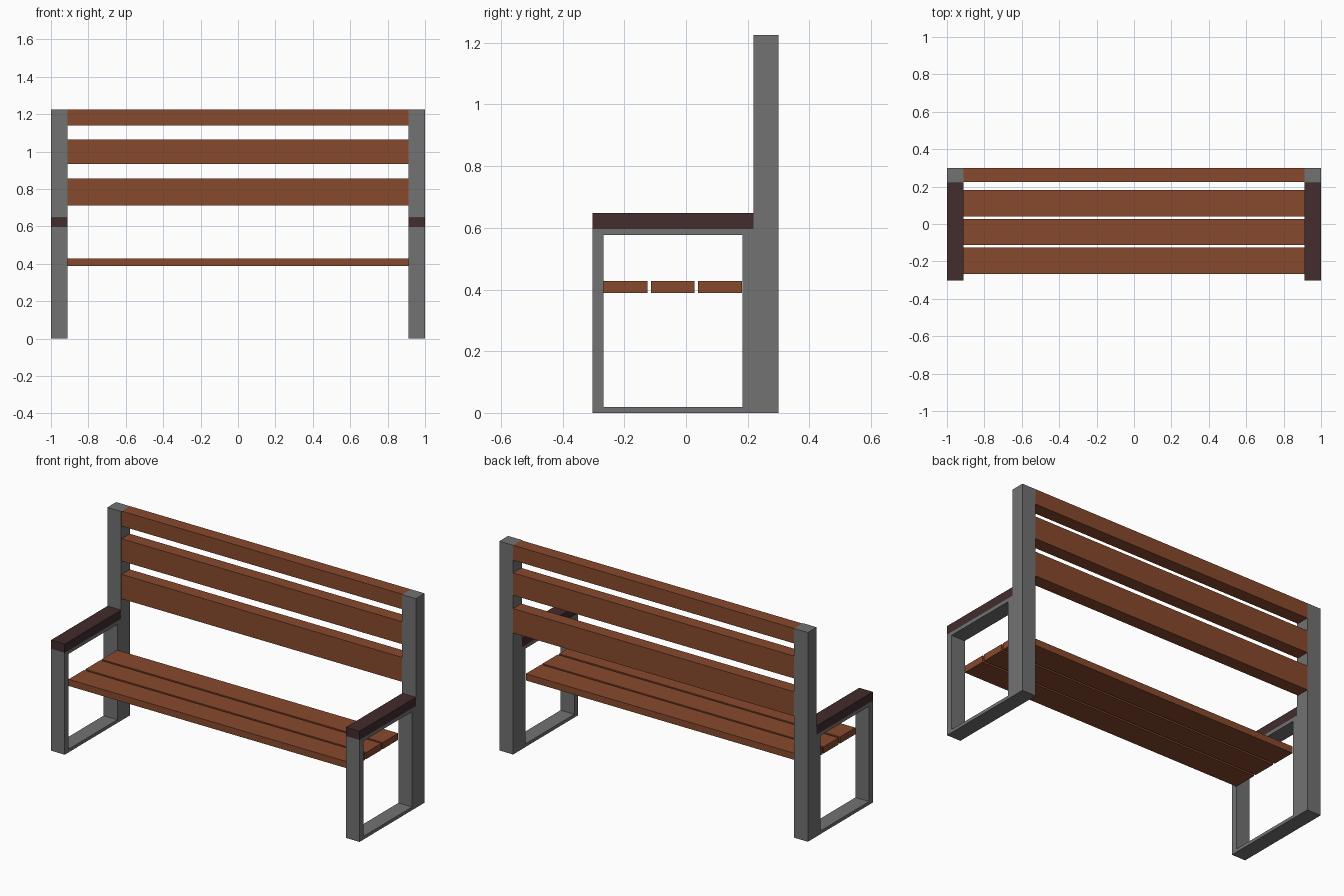
import bpy

if "Cube" in bpy.data.objects:
    bpy.data.objects.remove(bpy.data.objects["Cube"])


def material(name, color):
    m = bpy.data.materials.new(name)
    m.diffuse_color = (*color, 1.0)
    m.use_nodes = True
    m.node_tree.nodes["Principled BSDF"].inputs["Base Color"].default_value = m.diffuse_color
    return m


WOOD = material("brown wood", (0.245, 0.067, 0.026))
METAL = material("grey metal", (0.168, 0.168, 0.168))
DARK = material("dark armrest wood", (0.056, 0.025, 0.026))


def make(name, verts, faces, mat):
    mesh = bpy.data.meshes.new(name)
    mesh.from_pydata(verts, [], faces)
    mesh.materials.append(mat)
    obj = bpy.data.objects.new(name, mesh)
    bpy.context.collection.objects.link(obj)
    return obj


def box(name, xs, ys, zs, mat):
    verts = [(x, y, z) for x in xs for y in ys for z in zs]
    faces = [(0, 1, 3, 2), (4, 6, 7, 5), (0, 4, 5, 1),
             (2, 3, 7, 6), (0, 2, 6, 4), (1, 5, 7, 3)]
    return make(name, verts, faces, mat)


def frame(name, xs, outer, inner, mat):
    """Rectangular ring in the YZ plane, extruded along x."""
    def corners(x, r):
        y0, y1, z0, z1 = r
        return [(x, y0, z0), (x, y1, z0), (x, y1, z1), (x, y0, z1)]
    verts = []
    for x in xs:
        verts += corners(x, outer) + corners(x, inner)
    faces = []
    for i in range(4):
        j = (i + 1) % 4
        faces += [(i, 4 + i, 4 + j, j),               # left side
                  (8 + i, 8 + j, 12 + j, 12 + i),     # right side
                  (i, j, 8 + j, 8 + i),               # outer wall
                  (4 + i, 12 + i, 12 + j, 4 + j)]     # inner wall
    return make(name, verts, faces, mat)


INNER, OUTER = 0.911, 1.0
FRONT, POST, BACK = -0.303, 0.219, 0.300

# End frames: leg loop, tall back post and armrest on each side
for side, xs in (("left", (-OUTER, -INNER)), ("right", (INNER, OUTER))):
    frame(side + "_leg_frame", xs, (FRONT, POST, 0.0, 0.597),
          (-0.267, 0.184, 0.019, 0.577), METAL)
    box(side + "_back_post", xs, (POST, BACK), (0.0, 1.226), METAL)
    box(side + "_armrest", xs, (FRONT, POST), (0.597, 0.648), DARK)

# Seat slats
for i, ys in enumerate([(-0.267, -0.125), (-0.113, 0.027), (0.039, 0.182)]):
    box(f"seat_slat_{i + 1}", (-INNER, INNER), ys, (0.389, 0.428), WOOD)

# Backrest slats, lower ones taller
for i, zs in enumerate([(0.712, 0.855), (0.933, 1.064), (1.138, 1.226)]):
    box(f"back_slat_{i + 1}", (-INNER, INNER), (0.224, BACK), zs, WOOD)
